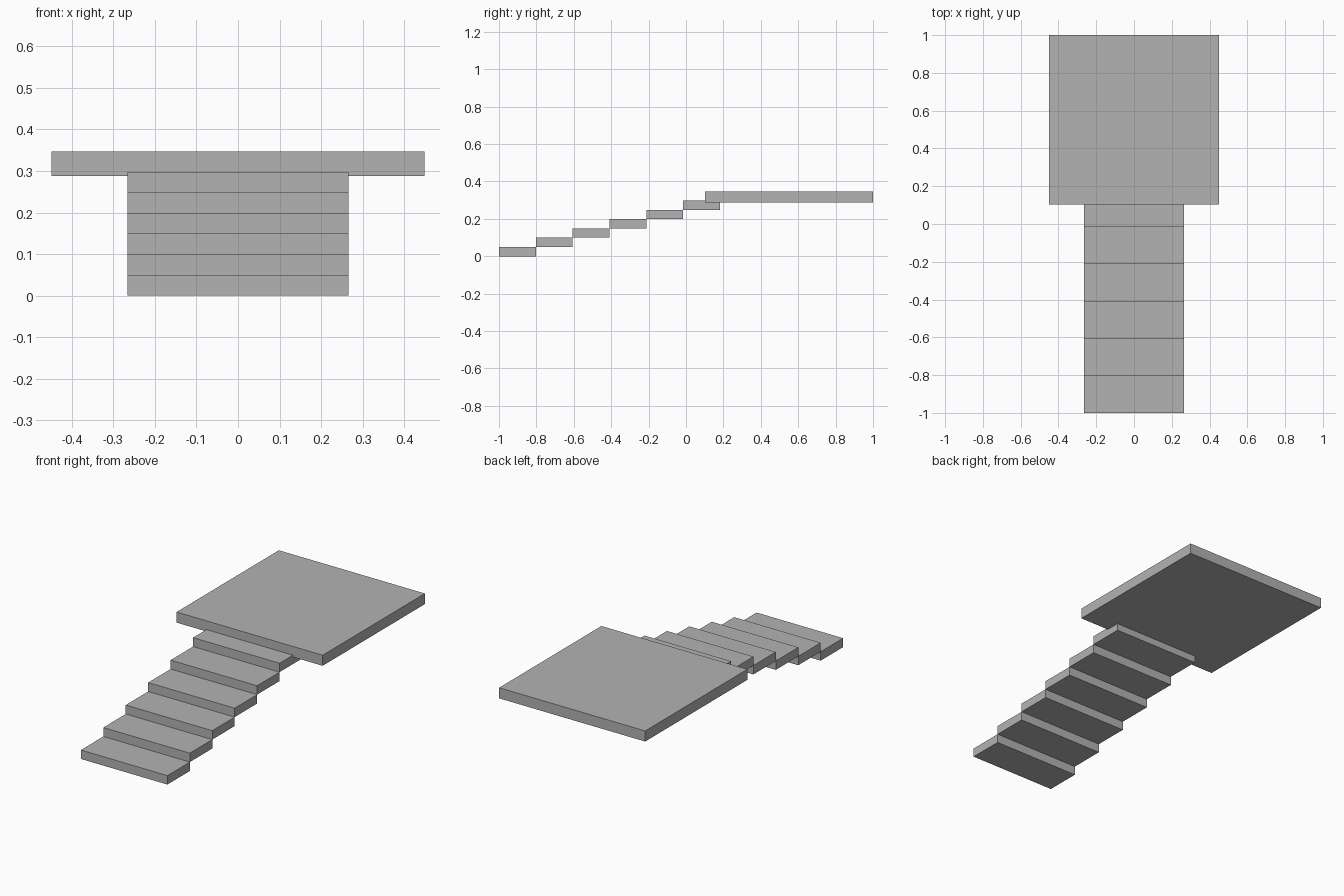
import bpy

cube = bpy.data.objects.get("Cube")
if cube:
    bpy.data.objects.remove(cube, do_unlink=True)

grey = bpy.data.materials.new("plain_grey")
grey.use_nodes = True
colour = (0.45, 0.45, 0.45, 1)
grey.diffuse_color = colour
grey.node_tree.nodes["Principled BSDF"].inputs["Base Color"].default_value = colour


def slab(name, half_width, y0, y1, z0, z1):
    """Flat box spanning the given y and z ranges, centred on x."""
    bpy.ops.mesh.primitive_cube_add(size=1, location=(0, (y0 + y1) / 2, (z0 + z1) / 2))
    obj = bpy.context.object
    obj.name = name
    obj.scale = (2 * half_width, y1 - y0, z1 - z0)
    bpy.ops.object.transform_apply(location=False, rotation=False, scale=True)
    obj.data.materials.append(grey)


# Flight of six treads, each starting where the one below ends
STEPS, TREAD, RISE = 6, 0.197, 0.0497
for i in range(STEPS):
    y = -1 + i * TREAD
    slab(f"step_{i + 1}", 0.266, y, y + TREAD, i * RISE, (i + 1) * RISE)

# Square landing overlapping the top step
slab("landing", 0.449, 0.102, 1.0, 0.288, 0.347)
